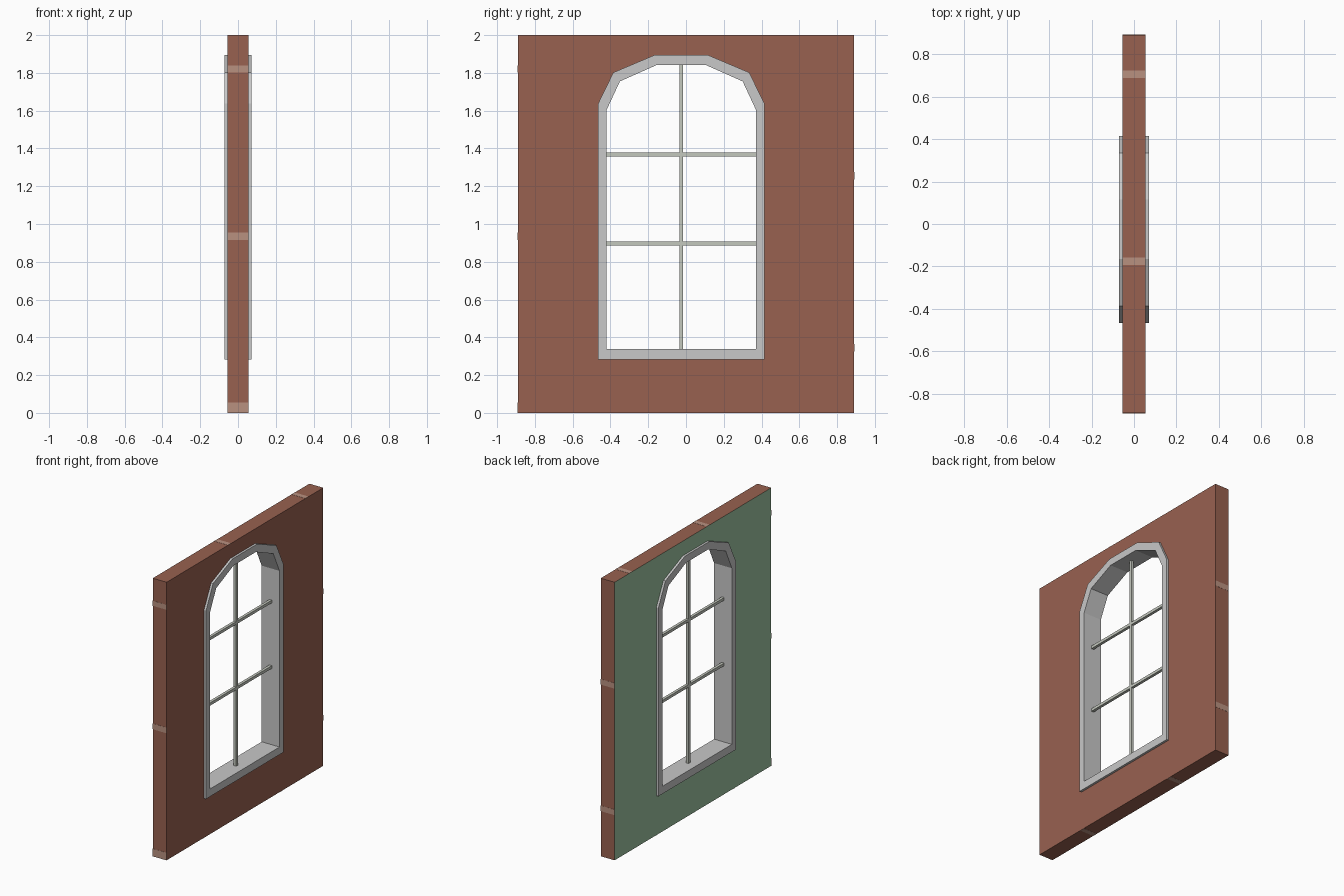
import bpy, bmesh

if "Cube" in bpy.data.objects:
    bpy.data.objects.remove(bpy.data.objects["Cube"])


def material(name, r, g, b):
    def lin(c):
        c /= 255
        return c / 12.92 if c <= 0.04045 else ((c + 0.055) / 1.055) ** 2.4
    m = bpy.data.materials.new(name)
    m.diffuse_color = (lin(r), lin(g), lin(b), 1)
    m.use_nodes = True
    m.node_tree.nodes["Principled BSDF"].inputs["Base Color"].default_value = m.diffuse_color
    return m


BRICK = material("brick red", 152, 97, 80)
MORTAR = material("mortar tan", 185, 145, 128)
GREEN = material("interior green", 157, 196, 160)
FRAME = material("frame grey", 200, 200, 200)
BAR = material("bar grey", 196, 200, 190)


def finish(name, bm, *mats):
    bmesh.ops.recalc_face_normals(bm, faces=bm.faces[:])
    me = bpy.data.meshes.new(name)
    bm.to_mesh(me)
    bm.free()
    for m in mats:
        me.materials.append(m)
    ob = bpy.data.objects.new(name, me)
    bpy.context.collection.objects.link(ob)
    return ob


def ring(outer, inner, half):
    """Closed ring between two matching (y, z) outlines, x from -half to half."""
    bm = bmesh.new()
    loops = [[bm.verts.new((x, y, z)) for y, z in pts]
             for pts, x in ((outer, -half), (outer, half), (inner, half), (inner, -half))]
    n = len(outer)
    for k in range(4):
        a, b = loops[k], loops[(k + 1) % 4]
        for i in range(n):
            j = (i + 1) % n
            bm.faces.new((a[i], a[j], b[j], b[i]))
    return bm


def box(name, lo, hi, mat):
    bm = bmesh.new()
    bmesh.ops.create_cube(bm, size=1)
    for v in bm.verts:
        v.co = [(l + h) / 2 + c * (h - l) for l, h, c in zip(lo, hi, v.co)]
    return finish(name, bm, mat)


CY = -0.025  # centre line of the window


def arch(half):
    """Mirror a right-hand half outline about the window centre."""
    right = [(CY + y, z) for y, z in half]
    return right + [(2 * CY - y, z) for y, z in reversed(right)]


outer = arch([(0.44, 0.283), (0.44, 1.638), (0.36, 1.802), (0.14, 1.895)])
inner = arch([(0.395, 0.338), (0.395, 1.605), (0.325, 1.755), (0.127, 1.843)])
hole = [((a + c) / 2, (b + d) / 2) for (a, b), (c, d) in zip(outer, inner)]

# Wall panel with arched opening, green on the inside face
W, H, T = 0.89, 2.0, 0.055
panel = [(W, 0), (W, 1.638), (W, H), (CY + 0.14, H),
         (CY - 0.14, H), (-W, H), (-W, 1.638), (-W, 0)]
wall = finish("wall", ring(panel, hole, T), BRICK, GREEN)
for p in wall.data.polygons:
    p.material_index = 1 if p.normal.x < -0.9 else 0

# Window frame standing proud of both wall faces
finish("window_frame", ring(outer, inner, 0.071), FRAME)

# Glazing bars
B = 0.01
box("vertical_bar", (-B, CY - B, 0.33), (B, CY + B, 1.85), BAR)
for z in (0.897, 1.368):
    box("horizontal_bar", (-B, CY - 0.4, z - B), (B, CY + 0.4, z + B), BAR)

# Thin mortar bands on the four narrow edges
E = 0.001
for a, b in ((0, 0.055), (0.914, 0.955), (1.802, 1.838)):
    box("mortar_front", (-T, -W - E, a), (T, -W + E, b), MORTAR)
for c in (0.345, 1.255):
    box("mortar_back", (-T, W - E, c - 0.02), (T, W + E, c + 0.02), MORTAR)
for c in (-0.175, 0.705):
    box("mortar_top", (-T, c - 0.018, H - E), (T, c + 0.018, H + E), MORTAR)
for c in (-0.46, 0.42):
    box("mortar_bottom", (-T, c - 0.018, -E), (T, c + 0.018, E), MORTAR)
